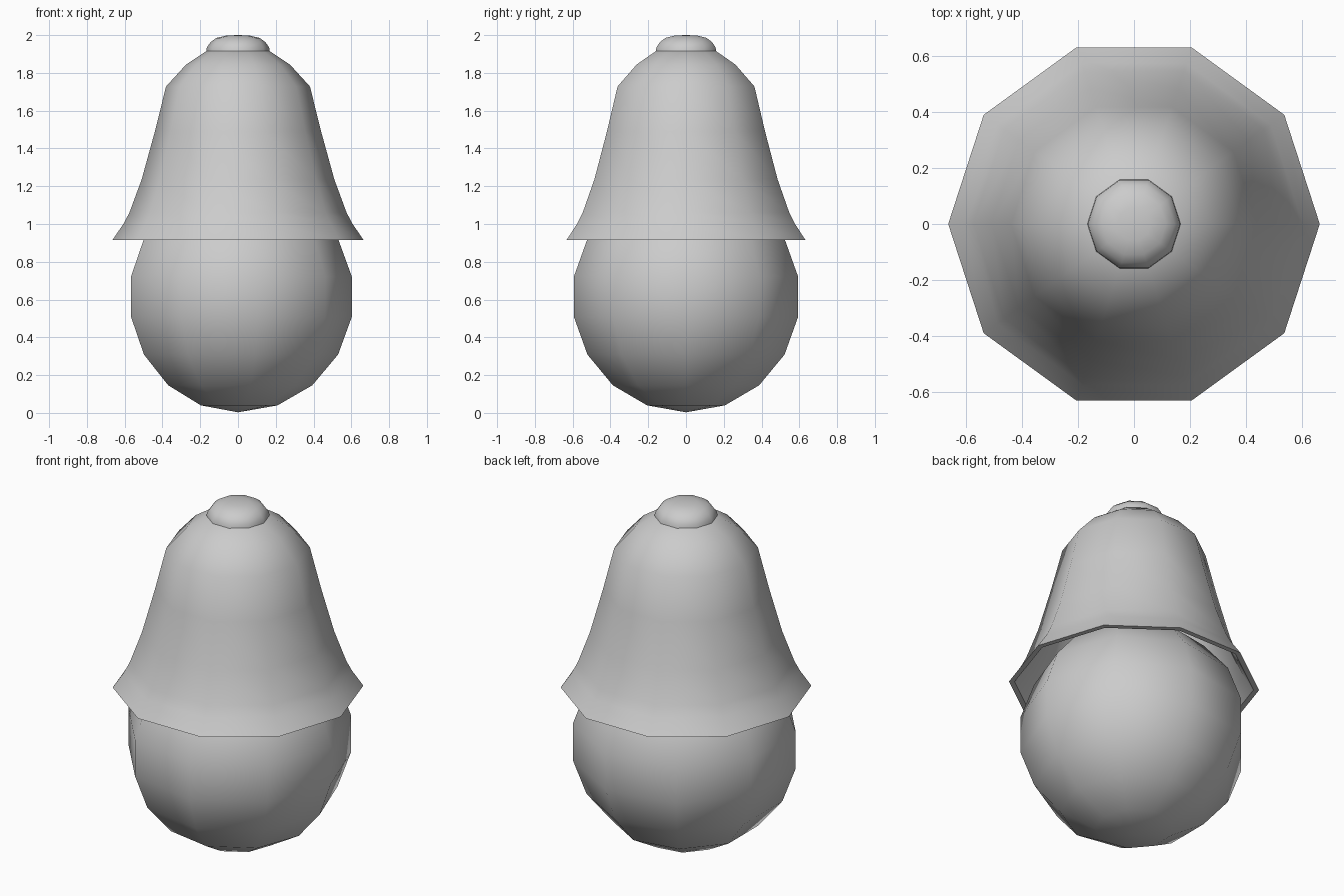
import bpy, bmesh, math

if "Cube" in bpy.data.objects:
    bpy.data.objects.remove(bpy.data.objects["Cube"])


def smooth(obj, angle=50):
    bpy.ops.object.select_all(action='DESELECT')
    obj.select_set(True)
    bpy.context.view_layer.objects.active = obj
    bpy.ops.object.shade_smooth_by_angle(angle=math.radians(angle))


def lathe(name, profile, sides=10):
    """Revolve (radius, z) points around z; zero radius becomes a pole."""
    bm = bmesh.new()
    rings = []
    for r, z in profile:
        n = 1 if r == 0 else sides
        rings.append([bm.verts.new((r * math.cos(2 * math.pi * i / sides),
                                    r * math.sin(2 * math.pi * i / sides), z))
                      for i in range(n)])
    for a, b in zip(rings, rings[1:]):
        for i in range(sides):
            j = (i + 1) % sides
            quad = [a[i % len(a)], a[j % len(a)], b[j % len(b)], b[i % len(b)]]
            bm.faces.new(list(dict.fromkeys(quad)))
    bmesh.ops.recalc_face_normals(bm, faces=bm.faces)
    mesh = bpy.data.meshes.new(name)
    bm.to_mesh(mesh)
    bm.free()
    obj = bpy.data.objects.new(name, mesh)
    bpy.context.collection.objects.link(obj)
    smooth(obj)
    return obj


# Hollow flared bell shade: outside from crown to rim, then back up the inside
outer = [(0, 1.925), (0.165, 1.917), (0.275, 1.844), (0.381, 1.728),
         (0.44, 1.49), (0.51, 1.236), (0.575, 1.06), (0.605, 1.003), (0.665, 0.915)]
inner = [(0.635, 0.915), (0.58, 1.003), (0.55, 1.06), (0.485, 1.236),
         (0.415, 1.49), (0.355, 1.72), (0.26, 1.82), (0, 1.89)]
lathe("bell_shade", outer + inner)

# Small domed cap on the crown
lathe("top_cap", [(0, 1.90), (0.168, 1.905), (0.165, 1.935), (0.145, 1.963),
                  (0.115, 1.985), (0.06, 1.998), (0, 2.0)])

# Low-poly globe: nine sides, nine bands
R, CZ = 0.612, 0.615
bands = 9
globe = [(0 if k in (0, bands) else R * math.sin(math.pi * k / bands),
          CZ - R * math.cos(math.pi * k / bands)) for k in range(bands + 1)]
lathe("globe", globe, sides=9)
